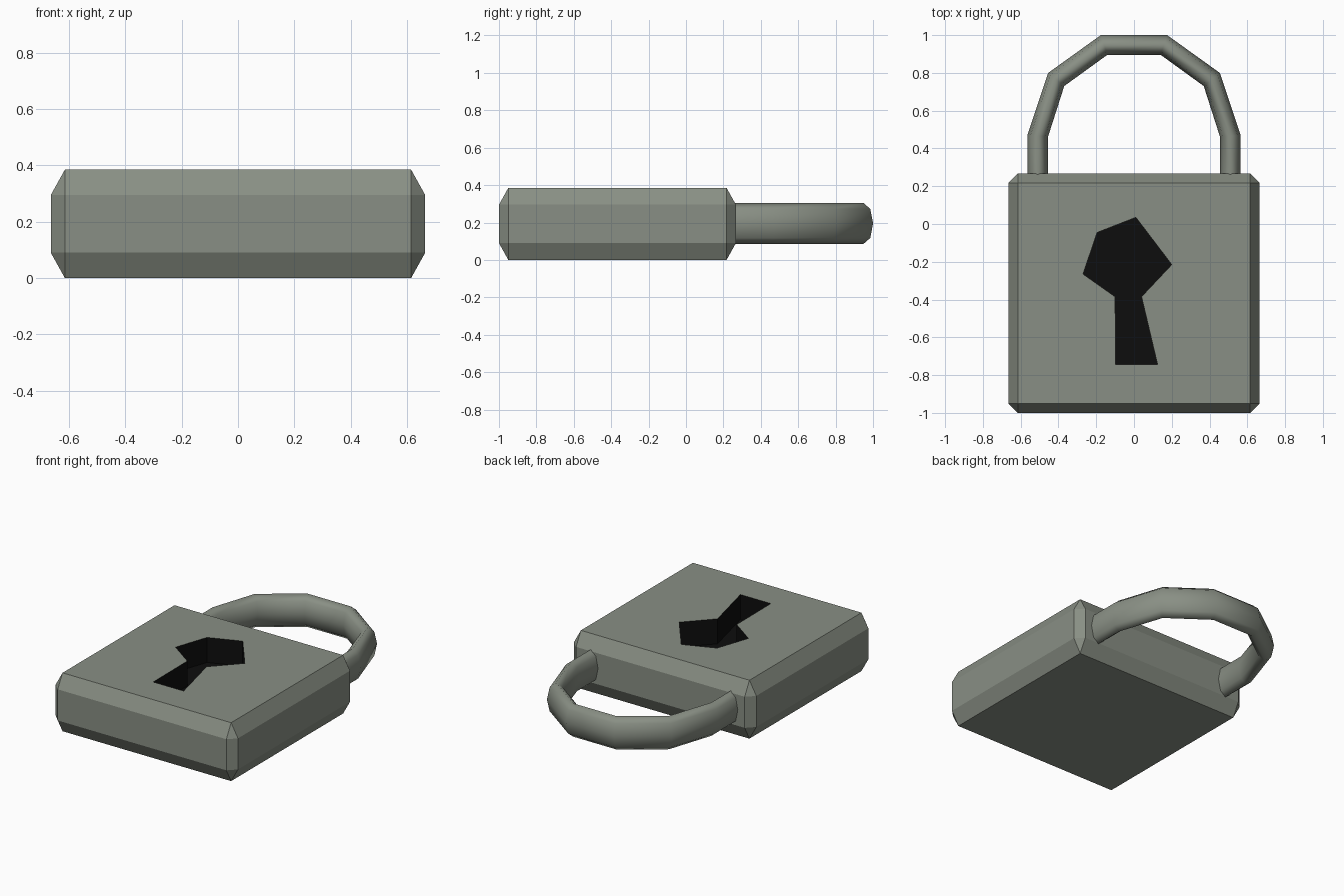
import bpy, bmesh, math
from mathutils import Vector, Matrix

if "Cube" in bpy.data.objects:
    bpy.data.objects.remove(bpy.data.objects["Cube"])


def material(name, rgb):
    m = bpy.data.materials.new(name)
    m.diffuse_color = (*rgb, 1.0)
    m.use_nodes = True
    m.node_tree.nodes["Principled BSDF"].inputs["Base Color"].default_value = m.diffuse_color
    return m


def add_object(name, bm, mats):
    bmesh.ops.recalc_face_normals(bm, faces=bm.faces)
    me = bpy.data.meshes.new(name)
    bm.to_mesh(me)
    bm.free()
    ob = bpy.data.objects.new(name, me)
    bpy.context.collection.objects.link(ob)
    for m in mats:
        me.materials.append(m)
    return ob


steel = material("grey green steel", (0.25, 0.275, 0.232))
black = material("keyhole black", (0.004, 0.004, 0.004))

WIDTH, DEPTH, HEIGHT = 1.33, 1.267, 0.385
CHAMFER, Z_STRETCH = 0.05, 1.8
FLOOR = 0.22                                    # bottom of the keyhole recess

# Body: box with a single chamfer, stretched in z so the chamfer is steeper
bm = bmesh.new()
bmesh.ops.create_cube(bm, size=1)
bmesh.ops.scale(bm, vec=(WIDTH, DEPTH, HEIGHT / Z_STRETCH), verts=bm.verts)
bmesh.ops.bevel(bm, geom=bm.edges[:], offset=CHAMFER, segments=1,
                affect='EDGES', profile=0.5)
bmesh.ops.scale(bm, vec=(1, 1, Z_STRETCH), verts=bm.verts)
bmesh.ops.translate(bm, vec=(0, -1 + DEPTH / 2, HEIGHT / 2), verts=bm.verts)
body = add_object("lock_body", bm, [steel, black])

# Keyhole: outline extruded into a cutter
outline = [(0.01, 0.035), (0.20, -0.215), (0.04, -0.385), (0.125, -0.745),
           (-0.097, -0.745), (-0.10, -0.385), (-0.27, -0.265), (-0.195, -0.045)]
bm = bmesh.new()
face = bm.faces.new([bm.verts.new((x, y, FLOOR)) for x, y in outline])
ext = bmesh.ops.extrude_face_region(bm, geom=[face])
bmesh.ops.translate(bm, vec=(0, 0, 0.3),
                    verts=[g for g in ext["geom"] if isinstance(g, bmesh.types.BMVert)])
cutter = add_object("keyhole_cutter", bm, [black])
cutter.hide_render = True

mod = body.modifiers.new("keyhole", 'BOOLEAN')
mod.operation = 'DIFFERENCE'
mod.solver = 'EXACT'
mod.object = cutter
bpy.context.view_layer.objects.active = body
bpy.ops.object.modifier_apply(modifier=mod.name)
bpy.data.objects.remove(cutter, do_unlink=True)

# Recess walls and floor are black, everything else steel
for p in body.data.polygons:
    c = p.center
    inside = abs(c.x) < 0.4 and -0.8 < c.y < 0.1 and 0.1 < c.z < HEIGHT - 0.01
    p.material_index = 1 if inside else 0

# Shackle: eight-sided oval section swept along half a path, then mirrored
half = [(0.51, 0.255, 0), (0.51, 0.465, 3), (0.412, 0.765, 39), (0.158, 0.948, 72)]
path = half + [(-x, y, 180 - a) for x, y, a in reversed(half)]
SIDES, RX, RZ, MID = 8, 0.055, 0.11, 0.195
bm = bmesh.new()
rings = []
for x, y, a in path:
    out = Vector((math.cos(math.radians(a)), math.sin(math.radians(a)), 0))
    ring = []
    for i in range(SIDES):
        t = 2 * math.pi * i / SIDES
        ring.append(bm.verts.new(Vector((x, y, MID)) + out * RX * math.cos(t)
                                 + Vector((0, 0, RZ * math.sin(t)))))
    rings.append(ring)
for r0, r1 in zip(rings, rings[1:]):
    for i in range(SIDES):
        j = (i + 1) % SIDES
        bm.faces.new((r0[i], r0[j], r1[j], r1[i])).smooth = True
bm.faces.new(rings[0])
bm.faces.new(rings[-1])
add_object("shackle", bm, [steel])
